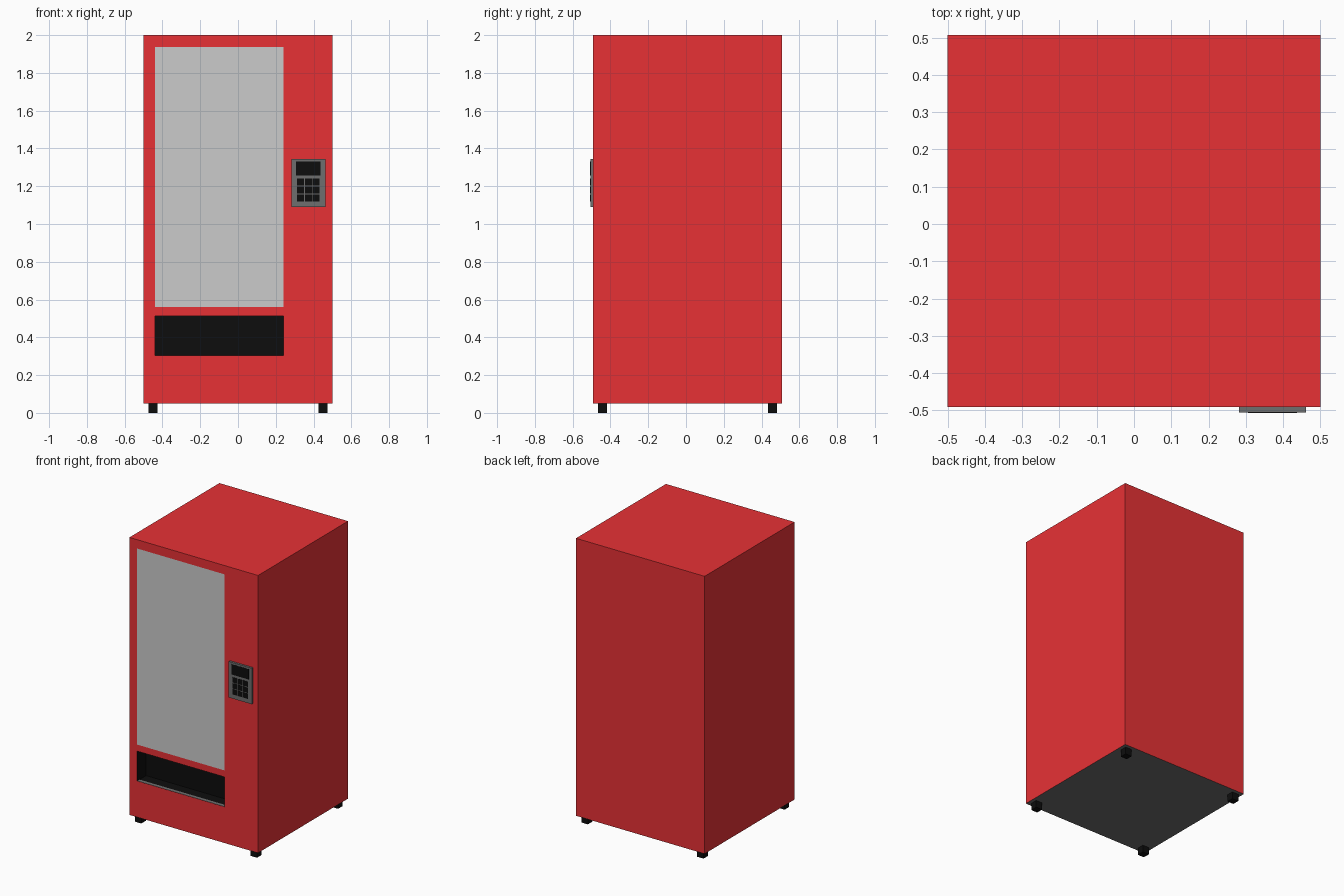
import bpy, bmesh

if "Cube" in bpy.data.objects:
    bpy.data.objects.remove(bpy.data.objects["Cube"])

def material(name, r, g, b):
    m = bpy.data.materials.new(name)
    m.diffuse_color = (r, g, b, 1)
    m.use_nodes = True
    m.node_tree.nodes["Principled BSDF"].inputs["Base Color"].default_value = m.diffuse_color
    return m

RED = material("red_paint", 0.8, 0.031, 0.036)
BLACK = material("black_plastic", 0.004, 0.004, 0.004)
DARK = material("dark_grey", 0.158, 0.158, 0.158)

def finish(name, bm, mats):
    bmesh.ops.recalc_face_normals(bm, faces=bm.faces)
    me = bpy.data.meshes.new(name)
    bm.to_mesh(me)
    bm.free()
    for m in mats:
        me.materials.append(m)
    ob = bpy.data.objects.new(name, me)
    bpy.context.collection.objects.link(ob)
    return ob

def box(name, x, y, z, mat=None):
    bm = bmesh.new()
    bmesh.ops.create_cube(bm, size=1)
    for v in bm.verts:
        v.co = [r[0] + (c + 0.5) * (r[1] - r[0]) for c, r in zip(v.co, (x, y, z))]
    return finish(name, bm, [mat] if mat else [])

FRONT, BACK = -0.4915, 0.5075
TRAY_DEPTH = 0.1

# cabinet: front divided around the window and delivery opening
xs = [-0.5, -0.44, 0.24, 0.5]
zs = [0.05, 0.304, 0.514, 0.56, 1.938, 2.0]
bm = bmesh.new()
grid = [[bm.verts.new((x, FRONT, z)) for x in xs] for z in zs]
tray = None
for j in range(len(zs) - 1):
    for i in range(len(xs) - 1):
        if (i, j) == (1, 3):
            continue                      # the window pane fills this cell
        f = bm.faces.new((grid[j][i], grid[j][i + 1], grid[j + 1][i + 1], grid[j + 1][i]))
        if (i, j) == (1, 1):
            tray = f

# cabinet sides, top, bottom and back
bl, br, tr, tl = [bm.verts.new((x, BACK, z)) for x, z in
                  ((-0.5, 0.05), (0.5, 0.05), (0.5, 2), (-0.5, 2))]
bm.faces.new((bl, tl, tr, br))
bm.faces.new([r[0] for r in grid] + [tl, bl])
bm.faces.new([r[-1] for r in grid] + [tr, br])
bm.faces.new(grid[-1] + [tr, tl])
bottom = bm.faces.new(grid[0] + [br, bl])
bottom.material_index = 2

# delivery recess pushed into the cabinet
ret = bmesh.ops.extrude_discrete_faces(bm, faces=[tray])
inner = ret["faces"][0]
bmesh.ops.translate(bm, vec=(0, TRAY_DEPTH, 0), verts=inner.verts)
inner.material_index = 1
for e in inner.edges:
    for f in e.link_faces:
        f.material_index = 1
finish("cabinet", bm, [RED, BLACK, DARK])

# window pane, flush with the front
bm = bmesh.new()
bm.faces.new([bm.verts.new((x, FRONT, z)) for x, z in
              ((-0.44, 0.56), (0.24, 0.56), (0.24, 1.938), (-0.44, 1.938))])
pane = finish("window_pane", bm, [])
if pane.data.polygons[0].normal.y > 0:
    pane.data.flip_normals()

# thin sill at the front of the delivery recess
box("delivery_sill", (-0.44, 0.24), (FRONT + 0.001, FRONT + 0.025), (0.303, 0.305), DARK)

# control panel with display and keys
box("control_panel", (0.282, 0.462), (-0.506, FRONT), (1.09, 1.343), DARK)
box("display", (0.306, 0.438), (-0.5075, -0.5), (1.258, 1.33), BLACK)
for row in range(3):
    for col in range(3):
        x, z = 0.313 + col * 0.041, 1.12 + row * 0.042
        box("key", (x, x + 0.037), (-0.5075, -0.5), (z, z + 0.037), BLACK)

# feet
for x in (-0.45, 0.45):
    for y in (-0.442, 0.458):
        box("foot", (x - 0.025, x + 0.025), (y - 0.025, y + 0.025), (0, 0.05), BLACK)
